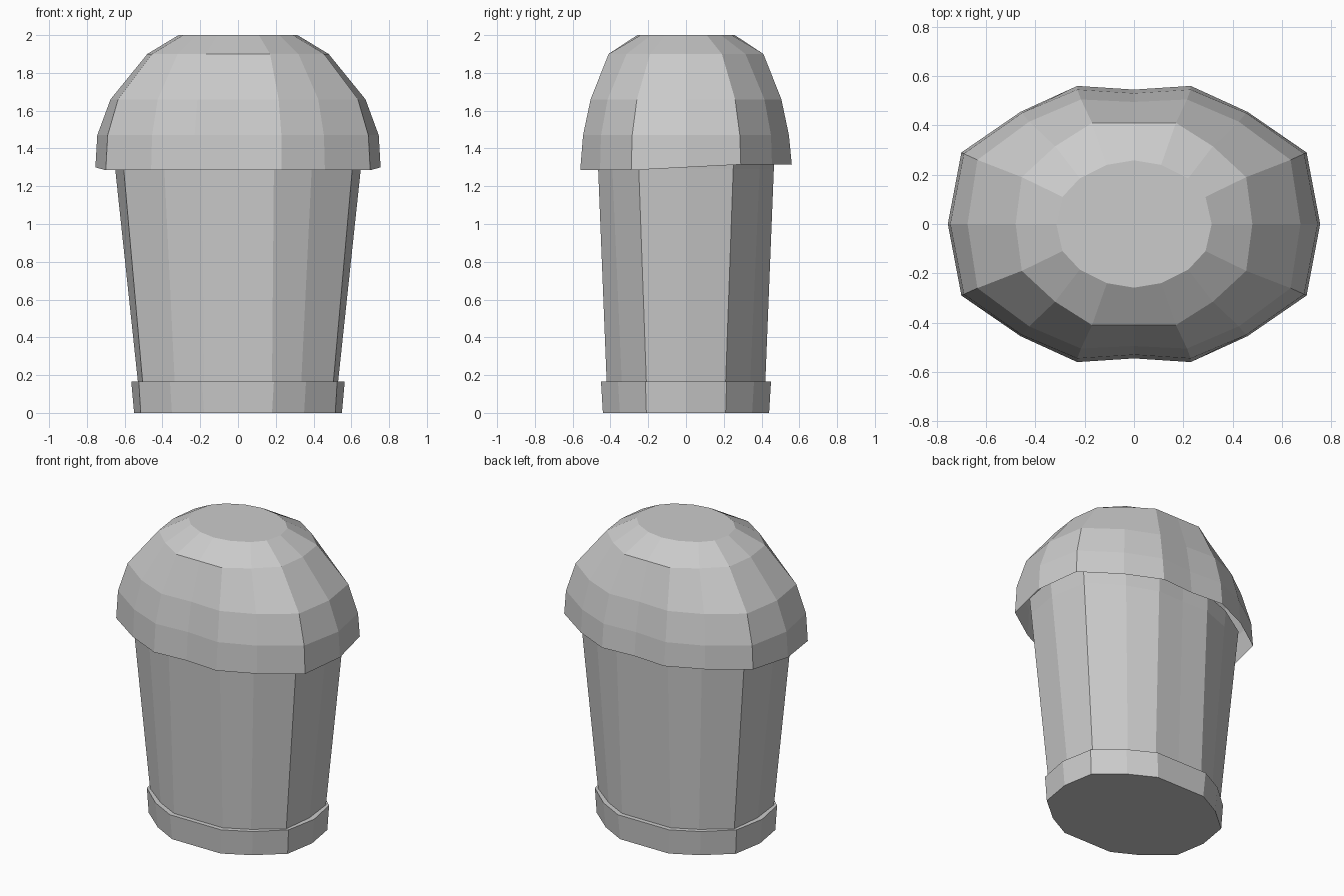
import bpy, bmesh

if "Cube" in bpy.data.objects:
    bpy.data.objects.remove(bpy.data.objects["Cube"])


def full_ring(quarter):
    """Mirror five quarter points (from +x to +y) into a closed 16-sided outline."""
    half = quarter + [(-x, y) for x, y in reversed(quarter[:-1])]
    return half + [(x, -y) for x, y in reversed(half[1:-1])]


def loft(name, sections, cap_bottom=False, cap_top=False, tilt=0.0):
    """Bridge (z, quarter) sections; tilt lifts the lowest rim towards the back."""
    bm = bmesh.new()
    rings = []
    for i, (z, quarter) in enumerate(sections):
        ring = []
        for x, y in full_ring(quarter):
            lift = tilt * max(-1, min(1, y / 0.29)) if i == 0 else 0
            ring.append(bm.verts.new((x, y, z + lift)))
        rings.append(ring)
    for low, high in zip(rings, rings[1:]):
        for i in range(16):
            j = (i + 1) % 16
            bm.faces.new((low[i], low[j], high[j], high[i]))
    if cap_bottom:
        bm.faces.new(rings[0][::-1])
    if cap_top:
        bm.faces.new(rings[-1])
    mesh = bpy.data.meshes.new(name)
    bm.to_mesh(mesh)
    bm.free()
    obj = bpy.data.objects.new(name, mesh)
    bpy.context.collection.objects.link(obj)
    return obj


# Shared outline, slightly pinched at the middle of front and back
RIM = [(0.755, 0), (0.70, 0.29), (0.46, 0.455), (0.23, 0.56), (0, 0.545)]
BODY_TOP = [(0.65, 0), (0.605, 0.25), (0.39, 0.39), (0.19, 0.465), (0, 0.46)]
BODY_LOW = [(0.53, 0), (0.505, 0.21), (0.335, 0.34), (0.18, 0.42), (0, 0.42)]
BASE_TOP = [(0.565, 0), (0.525, 0.215), (0.36, 0.36), (0.19, 0.45), (0, 0.45)]
BASE_LOW = [(0.55, 0), (0.515, 0.21), (0.35, 0.35), (0.18, 0.44), (0, 0.44)]


def blend(a, b, t):
    return [(p[0] + (q[0] - p[0]) * t, p[1] + (q[1] - p[1]) * t)
            for p, q in zip(a, b)]


# Base band with a small flat ledge
loft("base_band", [(0, BASE_LOW), (0.165, BASE_TOP), (0.165, BODY_LOW)],
     cap_bottom=True)

# Tapered body, continuing a little way up inside the lid
loft("bin_body", [(0.165, BODY_LOW), (1.29, BODY_TOP),
                  (1.40, blend(BODY_LOW, BODY_TOP, 1.1))])

# Domed lid with an open overhanging skirt
loft("domed_lid", [
    (1.30, RIM),
    (1.47, [(0.745, 0), (0.69, 0.285), (0.455, 0.45), (0.23, 0.545), (0, 0.53)]),
    (1.66, [(0.675, 0), (0.635, 0.26), (0.425, 0.415), (0.215, 0.505), (0, 0.495)]),
    (1.90, [(0.48, 0), (0.455, 0.19), (0.32, 0.315), (0.17, 0.41), (0, 0.41)]),
    (2.00, [(0.315, 0), (0.29, 0.11), (0.22, 0.185), (0.11, 0.24), (0, 0.258)]),
], cap_top=True, tilt=0.015)
